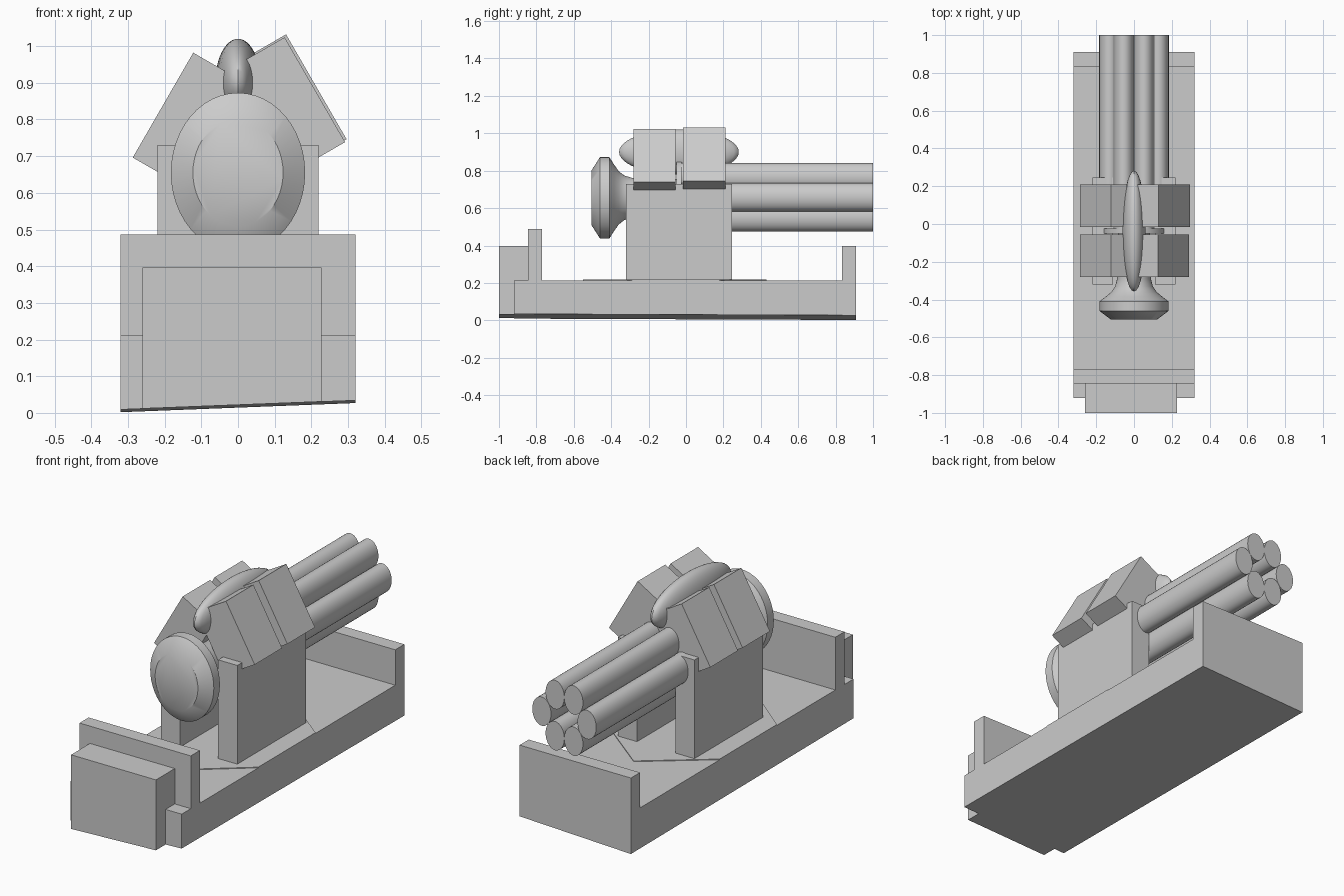
import bpy, bmesh, math
from mathutils import Matrix, Vector

cube = bpy.data.objects.get("Cube")
if cube:
    bpy.data.objects.remove(cube, do_unlink=True)

grey = bpy.data.materials.new("plain grey")
grey.use_nodes = True
color = (0.6, 0.6, 0.6, 1)
grey.diffuse_color = color
grey.node_tree.nodes["Principled BSDF"].inputs["Base Color"].default_value = color


def finish(name, bm, smooth=False):
    bmesh.ops.recalc_face_normals(bm, faces=bm.faces[:])
    mesh = bpy.data.meshes.new(name)
    bm.to_mesh(mesh)
    bm.free()
    mesh.materials.append(grey)
    obj = bpy.data.objects.new(name, mesh)
    bpy.context.collection.objects.link(obj)
    if smooth:
        bpy.ops.object.select_all(action="DESELECT")
        obj.select_set(True)
        bpy.context.view_layer.objects.active = obj
        bpy.ops.object.shade_smooth_by_angle(angle=math.radians(35))
    return obj


def box(name, x, y, z, sloped=False):
    """Box from ranges; a sloped one has its underside on the tilted ground plane."""
    bm = bmesh.new()
    bmesh.ops.create_cube(bm, size=1)
    for v in bm.verts:
        low = v.co.z < 0
        v.co = [r[0] if c < 0 else r[1] for c, r in zip(v.co, (x, y, z))]
        if sloped and low:
            v.co.z = 0.018 + 0.039 * v.co.x - 0.004 * v.co.y
    return finish(name, bm)


def prism(name, points, direction):
    """Extrude a flat outline along a vector."""
    bm = bmesh.new()
    face = bm.faces.new([bm.verts.new(p) for p in points])
    out = bmesh.ops.extrude_face_region(bm, geom=[face])
    moved = [g for g in out["geom"] if isinstance(g, bmesh.types.BMVert)]
    bmesh.ops.translate(bm, vec=direction, verts=moved)
    if not face.is_valid or len(bm.faces) < len(points) + 2:
        bm.faces.new([v for v in bm.verts if v not in moved])
    return finish(name, bm)


def lathe_y(name, profile, center, z_scale, steps=48):
    """Turn (y, radius) pairs around the y axis, stretched in z."""
    bm = bmesh.new()
    rings = []
    for y, r in profile:
        angles = [2 * math.pi * i / steps for i in range(steps)]
        rings.append([bm.verts.new((center[0] + r * math.cos(a), y,
                                    center[1] + r * z_scale * math.sin(a))) for a in angles])
    for a, b in zip(rings, rings[1:]):
        for i in range(steps):
            j = (i + 1) % steps
            bm.faces.new((a[i], a[j], b[j], b[i]))
    bm.faces.new(rings[0])
    bm.faces.new(rings[-1])
    return finish(name, bm, True)


# Base tray with end walls and front box
box("base", (-0.32, 0.32), (-0.92, 0.91), (0, 0.213), True)
box("front_wall", (-0.32, 0.32), (-0.845, -0.77), (0.2, 0.487))
box("back_wall", (-0.32, 0.32), (0.835, 0.91), (0.2, 0.397))
box("front_box", (-0.26, 0.228), (-1.0, -0.845), (0, 0.397), True)

# Thin pivot plate, clipped to the base width
outline = [(0, -0.55), (0.32, -0.29), (0.32, 0.18), (0, 0.43), (-0.32, 0.18), (-0.32, -0.29)]
prism("pivot_plate", [(x, y, 0.212) for x, y in outline], (0, 0, 0.005))

# Upright supports on both sides of the gun
for side, name in ((-1, "right"), (1, "left")):
    box(name + "_support", sorted((side * 0.11, side * 0.22)), (-0.32, 0.245), (0.2, 0.73))

# Drum at the front with its neck and the plate that holds the barrels
drum = [(-0.505, 0.123), (-0.46, 0.183), (-0.41, 0.183), (-0.385, 0.15), (-0.36, 0.12),
        (-0.33, 0.1), (-0.29, 0.09), (-0.05, 0.085), (-0.05, 0.17), (-0.025, 0.17)]
lathe_y("drum", drum, (0, 0.655), 1.19)

# Six barrels
ring = [(s * x, z) for s in (-1, 1) for x, z in ((0.0535, 0.107), (0.13, 0), (0.0535, -0.107))]
for i, (x, z) in enumerate(ring):
    lathe_y(f"barrel_{i + 1}", [(-0.03, 0.054), (1.0, 0.054)], (x, 0.658 + z), 1.39, 32)

# Tilted blocks, each given by its outer top corner
for side, name, x, top in ((-1, "right", 0.122, 0.982), (1, "left", 0.127, 1.024)):
    for place, y0, y1, shift in (("front", -0.28, -0.055, 0), ("rear", -0.017, 0.21, 0.008)):
        up = shift if side > 0 else 0
        corner = Vector((side * (x + up / 2), y0, top + up))
        down = Vector((side * 0.5, 0, -0.866)) * 0.33
        inward = Vector((-side * 0.866, 0, -0.5)) * 0.2
        prism(f"{name}_{place}_block",
              [corner, corner + down, corner + down + inward, corner + inward],
              (0, y1 - y0, 0))

# Slim rounded spine between the blocks
bm = bmesh.new()
bmesh.ops.create_uvsphere(bm, u_segments=32, v_segments=24, radius=1)
bm.transform(Matrix.Translation((0, -0.038, 0.9)) @ Matrix.Diagonal((0.062, 0.32, 0.12, 1)))
finish("spine", bm, True)
